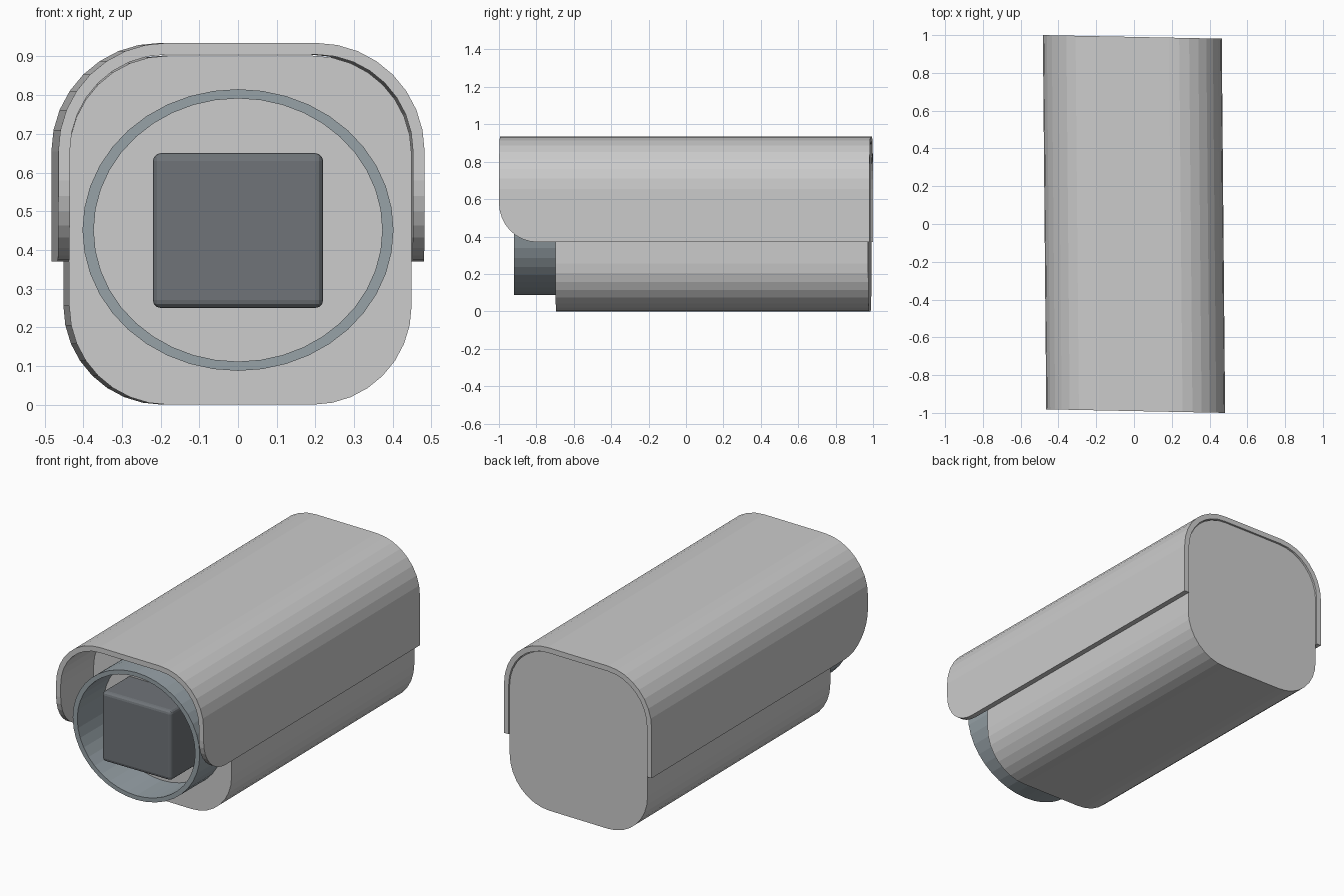
import bpy, bmesh, math

if "Cube" in bpy.data.objects:
    bpy.data.objects.remove(bpy.data.objects["Cube"])

SX, SY = -0.009, -0.02      # the housing is very slightly skewed in plan


def skew(x, y, z):
    return (x + SX * y, y + SY * x, z)


def arc(cx, cz, rx, rz, a0, a1, n):
    out = []
    for i in range(n + 1):
        a = math.radians(a0 + (a1 - a0) * i / n)
        out.append((cx + rx * math.cos(a), cz + rz * math.sin(a)))
    return out


def make(name, bm, color=None):
    bmesh.ops.recalc_face_normals(bm, faces=bm.faces)
    me = bpy.data.meshes.new(name)
    bm.to_mesh(me)
    bm.free()
    ob = bpy.data.objects.new(name, me)
    bpy.context.collection.objects.link(ob)
    if color:
        mat = bpy.data.materials.new(name + "_colour")
        mat.diffuse_color = (*color, 1)
        mat.use_nodes = True
        mat.node_tree.nodes["Principled BSDF"].inputs["Base Color"].default_value = mat.diffuse_color
        me.materials.append(mat)
    return ob


def bridge(bm, a, b, closed):
    n = len(a)
    for i in range(n if closed else n - 1):
        j = (i + 1) % n
        bm.faces.new((a[i], a[j], b[j], b[i]))


# Housing body: rounded box section extruded along y
W, H, R = 0.4425, 0.902, 0.255
section = (arc(W - R, R, R, R, -90, 0, 8) + arc(W - R, H - R, R, R, 0, 90, 8)
           + arc(R - W, H - R, R, R, 90, 180, 8) + arc(R - W, R, R, R, 180, 270, 8))
bm = bmesh.new()
front, back = [[bm.verts.new(skew(x, y, z)) for x, z in section] for y in (-0.69, 0.983)]
bridge(bm, front, back, True)
bm.faces.new(front)
bm.faces.new(back)
make("housing_body", bm)

# Sun shield: arched sheet with rounded lower front corners
W, H, R, T, Y = 0.4735, 0.935, 0.28, 0.03, 0.9905
cut = arc(-Y + 0.205, 0.58, 0.205, 0.21, 270, 180, 8)        # (y, z) of the front edge
half = [(W, y, z) for y, z in cut]
half += [(x, -Y, z) for x, z in arc(W - R, H - R, R, R, 0, 90, 8)]
edge = half + [(-x, y, z) for x, y, z in reversed(half)]
inner_half = [(W - T, y, z) for y, z in cut]
inner_half += [(x, -Y, z) for x, z in arc(W - R, H - R, R - T, R - T, 0, 90, 8)]
inner_edge = inner_half + [(-x, y, z) for x, y, z in reversed(inner_half)]
bm = bmesh.new()
of, nf = [[bm.verts.new(skew(*p)) for p in e] for e in (edge, inner_edge)]
ob_, nb = [[bm.verts.new(skew(x, Y, z)) for x, y, z in e] for e in (edge, inner_edge)]
for a, b in ((of, ob_), (nf, nb), (of, nf), (ob_, nb)):
    bridge(bm, a, b, False)
for i in (0, -1):
    bm.faces.new((of[i], ob_[i], nb[i], nf[i]))
make("sun_shield", bm)

# Lens ring: open oval tube
CZ = 0.4515
bm = bmesh.new()
loops = []
for rx, rz, y in ((0.402, 0.364, -0.92), (0.402, 0.364, -0.68),
                  (0.373, 0.34, -0.68), (0.373, 0.34, -0.92)):
    loops.append([bm.verts.new((x, y, z)) for x, z in arc(0, CZ, rx, rz, 0, 360, 40)[:-1]])
for i in range(4):
    bridge(bm, loops[i], loops[(i + 1) % 4], True)
make("lens_ring", bm, (0.31, 0.36, 0.39))

# Lens block inside the ring
bm = bmesh.new()
bmesh.ops.create_cube(bm, size=1)
for v in bm.verts:
    v.co = (v.co.x * 0.44, -0.79 + v.co.y * 0.26, 0.45 + v.co.z * 0.4)
lens = make("lens_block", bm, (0.16, 0.175, 0.19))
bev = lens.modifiers.new("rounded_edges", 'BEVEL')
bev.width = 0.02
bev.segments = 3
